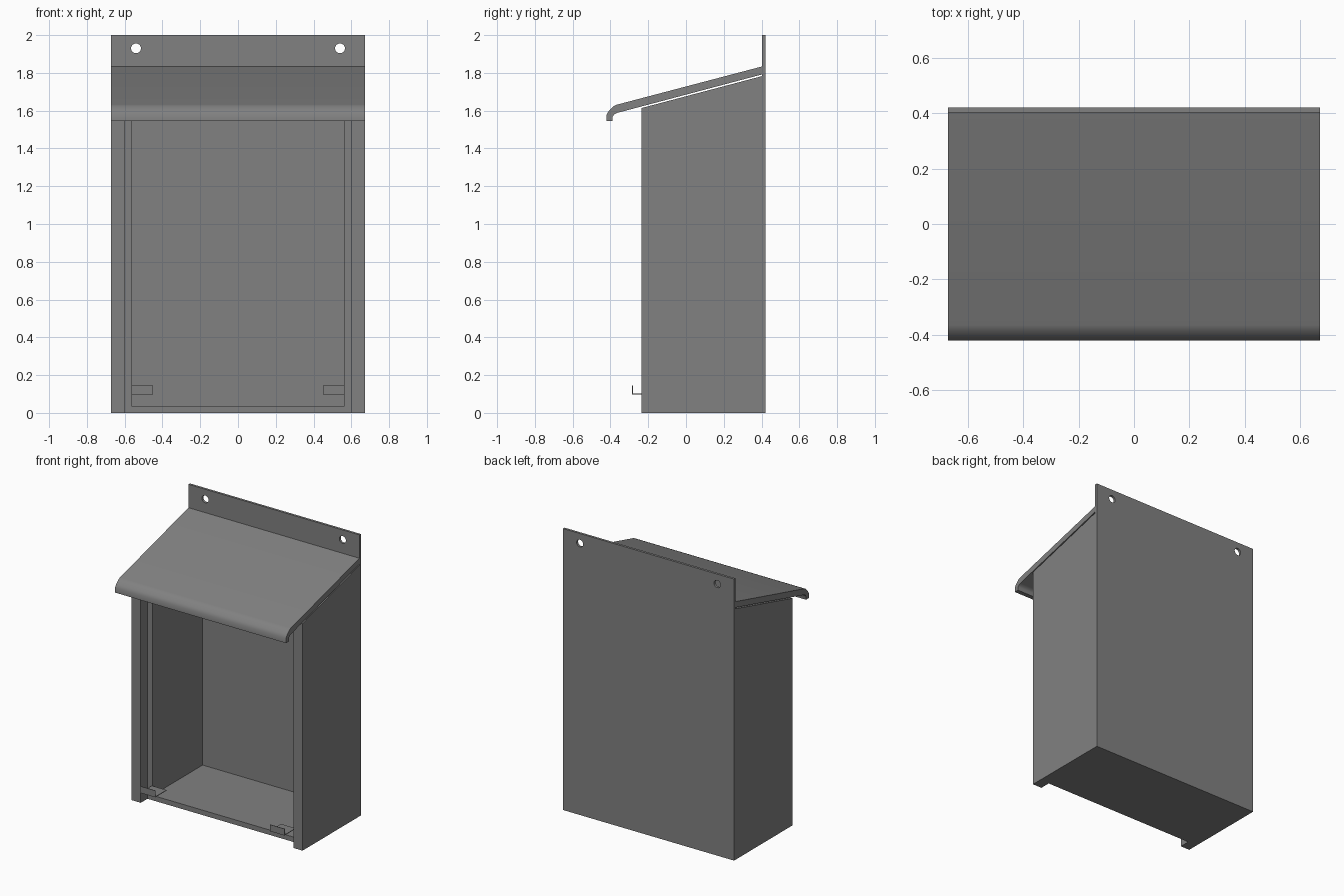
import bpy, bmesh, math
from mathutils import Vector

if "Cube" in bpy.data.objects:
    bpy.data.objects.remove(bpy.data.objects["Cube"])

grey = bpy.data.materials.new("grey metal")
grey.diffuse_color = (0.22, 0.22, 0.22, 1)
grey.use_nodes = True
grey.node_tree.nodes["Principled BSDF"].inputs["Base Color"].default_value = grey.diffuse_color


def prism(name, outline, offset, mirror=False, top=None):
    """Extrude a closed 3D outline along an offset; top(y) reshapes the far cap height."""
    bm = bmesh.new()
    near = [bm.verts.new(p) for p in outline]
    far = [bm.verts.new(Vector(p) + Vector(offset)) for p in outline]
    if top:
        for v in far:
            v.co.z = top(v.co.y)
    n = len(near)
    bm.faces.new(near)
    bm.faces.new(far)
    for i in range(n):
        j = (i + 1) % n
        bm.faces.new((near[i], near[j], far[j], far[i]))
    bmesh.ops.recalc_face_normals(bm, faces=bm.faces)
    mesh = bpy.data.meshes.new(name)
    bm.to_mesh(mesh)
    bm.free()
    mesh.materials.append(grey)
    ob = bpy.data.objects.new(name, mesh)
    bpy.context.collection.objects.link(ob)
    if mirror:
        ob.modifiers.new("mirror", "MIRROR")
    return ob


W, BACK, IN_BACK = 0.672, 0.42, 0.403
FRONT, RECESS = -0.235, -0.16
SLOPE = 0.265


def wall_top(y):
    return 1.783 + SLOPE * (y - 0.403)


# back panel with two mounting holes
back = prism("back_panel", [(-W, IN_BACK, 0), (W, IN_BACK, 0), (W, IN_BACK, 2), (-W, IN_BACK, 2)],
             (0, BACK - IN_BACK, 0))
for s in (-1, 1):
    ring = [(s * 0.54 + 0.026 * math.cos(a), 0.3, 1.93 + 0.026 * math.sin(a))
            for a in (i * math.tau / 24 for i in range(24))]
    cutter = prism("hole_cutter", ring, (0, 0.2, 0))
    cutter.hide_render = True
    cutter.hide_set(True)
    cut = back.modifiers.new("hole", "BOOLEAN")
    cut.operation = "DIFFERENCE"
    cut.solver = "EXACT"
    cut.object = cutter

# thick side walls, stepped at the front, with sloping tops
prism("side_wall", [(0.56, RECESS, 0), (0.60, RECESS, 0), (0.60, FRONT, 0), (W, FRONT, 0),
                    (W, IN_BACK, 0), (0.56, IN_BACK, 0)], (0, 0, 1), mirror=True, top=wall_top)

# floor
prism("floor", [(-0.56, RECESS, 0), (0.56, RECESS, 0), (0.56, IN_BACK, 0), (-0.56, IN_BACK, 0)],
      (0, 0, 0.035))

# sloping roof with a rounded drip lip
roof = prism("roof", [(-W, y, z) for y, z in [
    (0.403, 1.834), (-0.365, 1.632), (-0.382, 1.625), (-0.408, 1.600), (-0.420, 1.580),
    (-0.420, 1.545), (-0.388, 1.545), (-0.388, 1.568), (-0.380, 1.580), (-0.365, 1.588),
    (0.403, 1.792)]], (2 * W, 0, 0))
bpy.context.view_layer.objects.active = roof
roof.select_set(True)
bpy.ops.object.shade_smooth_by_angle(angle=math.radians(40))

# small L-shaped hooks at the bottom of the opening
prism("hook", [(0.45, y, z) for y, z in [
    (RECESS, 0.098), (-0.285, 0.098), (-0.285, 0.145), (-0.281, 0.145),
    (-0.281, 0.102), (RECESS, 0.102)]], (0.115, 0, 0), mirror=True)
